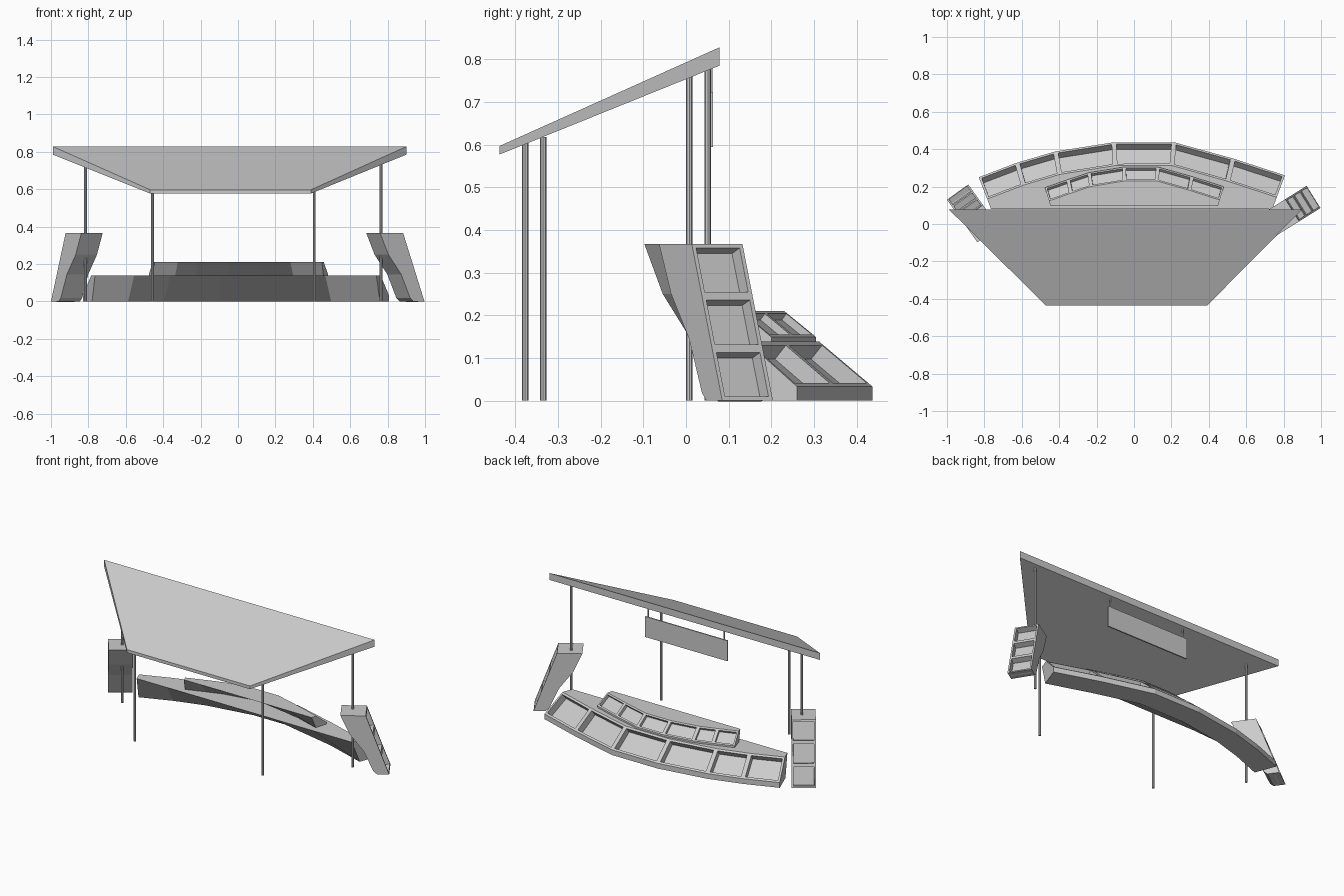
import bpy, bmesh, math
from mathutils import Vector

if "Cube" in bpy.data.objects:
    bpy.data.objects.remove(bpy.data.objects["Cube"])


def finish(bm, name):
    bmesh.ops.recalc_face_normals(bm, faces=bm.faces)
    me = bpy.data.meshes.new(name)
    bm.to_mesh(me)
    bm.free()
    ob = bpy.data.objects.new(name, me)
    bpy.context.collection.objects.link(ob)
    return ob


def loft(sections):
    """Skin closed cross-sections; returns bmesh and the faces per section edge."""
    bm = bmesh.new()
    rows = [[bm.verts.new(p) for p in s] for s in sections]
    n = len(rows[0])
    strips = [[] for _ in range(n)]
    for a, b in zip(rows, rows[1:]):
        for i in range(n):
            j = (i + 1) % n
            strips[i].append(bm.faces.new((a[i], a[j], b[j], b[i])))
    bm.faces.new(rows[0])
    bm.faces.new(rows[-1])
    bmesh.ops.recalc_face_normals(bm, faces=bm.faces)
    return bm, strips


def recess(bm, faces, rim, depth):
    """Turn each face into an open bin."""
    bmesh.ops.inset_individual(bm, faces=faces, thickness=rim, use_even_offset=True)
    bmesh.ops.inset_individual(bm, faces=faces, thickness=0.001, depth=-depth)


def box(name, lo, hi):
    bm, _ = loft([[(x, lo[1], lo[2]), (x, hi[1], lo[2]), (x, hi[1], hi[2]), (x, lo[1], hi[2])]
                  for x in (lo[0], hi[0])])
    return finish(bm, name)


def pole(name, x, y, z0, z1, r, sides=8):
    ring = [(x + r * math.cos(2 * math.pi * i / sides),
             y + r * math.sin(2 * math.pi * i / sides)) for i in range(sides)]
    bm, _ = loft([[(px, py, z) for px, py in ring] for z in (z0, z1)])
    return finish(bm, name)


def tier(name, outer, centre_y, z0, lip, top, slope_w, base_w, chord_y, rim, depth):
    """Arched counter: sloped bins outside, flat top to a straight edge, undercut below."""
    c = Vector((0, centre_y))
    secs = []
    for p in outer:
        p = Vector(p)
        d = (c - p).normalized()
        hi, base = p + d * slope_w, p + d * base_w
        ch = p + d * ((chord_y - p.y) / d.y)
        secs.append([(*p, z0), (*p, lip), (*hi, top), (*ch, top), (*base, z0)])
    bm, strips = loft(secs)
    recess(bm, strips[1], rim, depth)
    return finish(bm, name)


def tower(name, corner, normal, side):
    """Leaning side rack with three stacked bins."""
    n = Vector(normal).normalized()
    w = Vector((n.y, -n.x)) * 0.14 * side
    c = Vector(corner)
    prof = [(0, 0), (0.045, 0.122), (0.09, 0.245), (0.135, 0.367), (0.28, 0.367),
            (0.227, 0.25), (0.147, 0.145), (0.09, 0.018), (0.07, 0)]
    secs = [[(*(c + w * k - n * s), z) for s, z in prof] for k in (0, 1)]
    bm, strips = loft(secs)
    recess(bm, strips[0] + strips[1] + strips[2], 0.01, 0.035)
    return finish(bm, name)


# sloping trapezoid canopy
plan = [(-0.99, 0.078, 0.785, 0.828), (0.90, 0.078, 0.785, 0.828),
        (0.39, -0.437, 0.577, 0.597), (-0.47, -0.437, 0.577, 0.597)]
bm, _ = loft([[(p[0], p[1], p[k]) for p in plan] for k in (2, 3)])
finish(bm, "canopy")

# support poles
pole("front_pole_left", -0.457, -0.377, 0, 0.604, 0.0075)
pole("front_pole_right", 0.408, -0.335, 0, 0.618, 0.0075)
pole("back_pole_left", -0.815, 0.008, 0, 0.76, 0.0075)
pole("back_pole_right", 0.765, 0.051, 0, 0.776, 0.0075)

# hanging board under the back edge
box("hanging_board", (-0.333, 0.055, 0.595), (0.241, 0.063, 0.724))
for tag, x in (("left", -0.308), ("right", 0.222)):
    pole("board_hanger_" + tag, x, 0.058, 0.72, 0.779, 0.005, 6)

# arched counters with bins
tier("lower_counter",
     [(-0.83, 0.25), (-0.625, 0.328), (-0.42, 0.388), (-0.107, 0.437),
      (0.214, 0.437), (0.53, 0.35), (0.807, 0.26)],
     -1.9, 0, 0.033, 0.138, 0.125, 0.138, 0.08, 0.013, 0.042)
tier("upper_counter",
     [(-0.476, 0.195), (-0.353, 0.238), (-0.24, 0.275), (-0.053, 0.305),
      (0.128, 0.305), (0.31, 0.254), (0.48, 0.2)],
     -1.4, 0.137, 0.149, 0.21, 0.075, 0.08, 0.095, 0.01, 0.018)

# side racks
tower("side_rack_right", (0.997, 0.085), (0.85, 0.53), -1)
tower("side_rack_left", (-1.0, 0.13), (-0.58, 0.81), 1)
